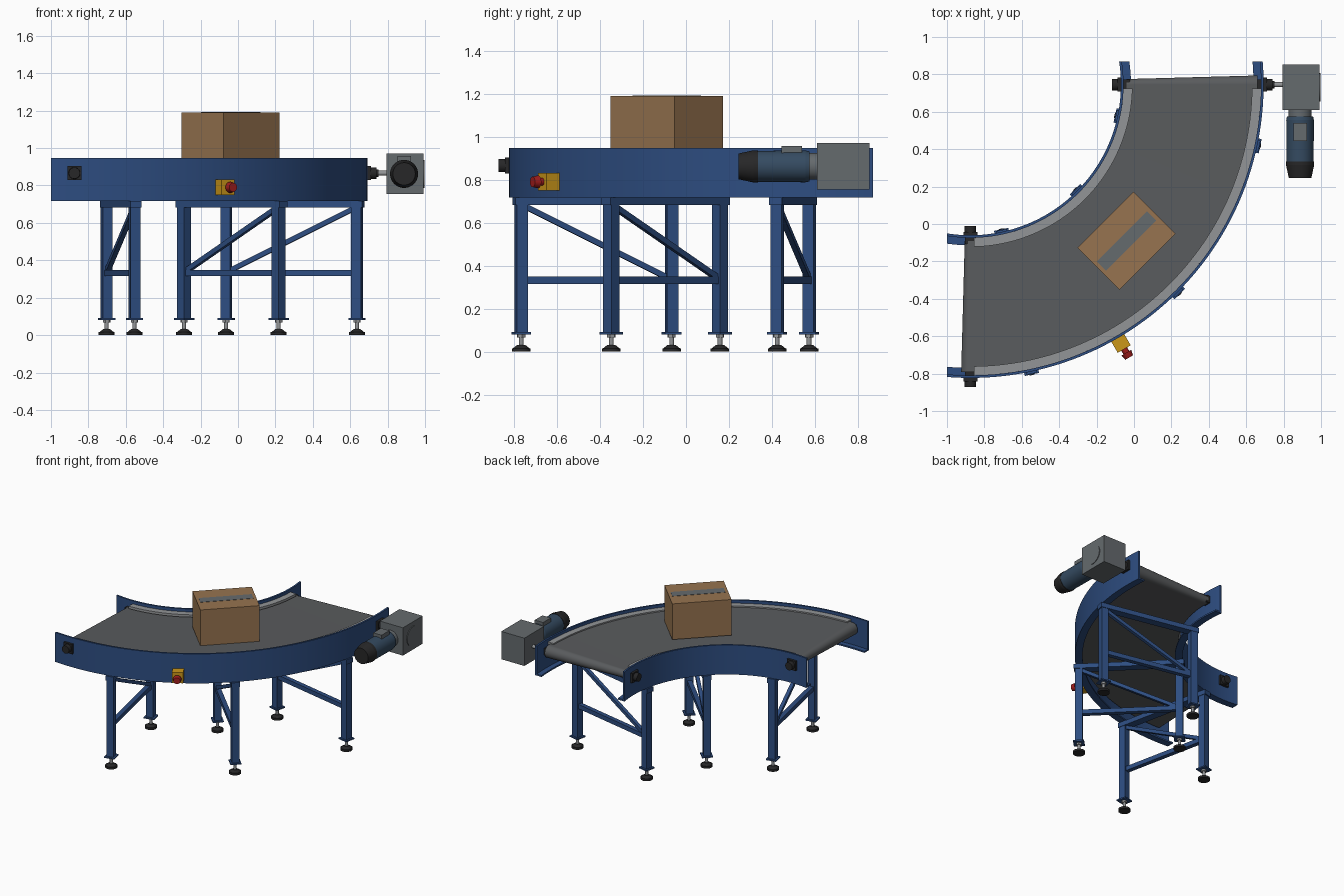
import bpy, bmesh
from math import asin, cos, sin, pi, radians
from mathutils import Matrix, Vector

cube = bpy.data.objects.get("Cube")
if cube:
    bpy.data.objects.remove(cube, do_unlink=True)


def material(name, *rgb):
    m = bpy.data.materials.new(name)
    m.use_nodes = True
    m.diffuse_color = (*rgb, 1)
    bsdf = next(n for n in m.node_tree.nodes if n.type == 'BSDF_PRINCIPLED')
    bsdf.inputs["Base Color"].default_value = (*rgb, 1)
    return m


blue = material("frame blue", 0.027, 0.075, 0.22)
rubber = material("belt grey", 0.10, 0.105, 0.11)
steel = material("light steel", 0.29, 0.30, 0.31)
card = material("cardboard", 0.31, 0.175, 0.08)
grey = material("housing grey", 0.13, 0.145, 0.155)
slate = material("motor slate blue", 0.035, 0.07, 0.12)
black = material("black", 0.02, 0.02, 0.021)
yellow = material("safety yellow", 0.60, 0.31, 0.01)
red = material("button red", 0.35, 0.012, 0.012)

CENTRE = Vector((-0.875, 0.745, 0))     # centre of the bend
INNER, OUTER = 0.805, 1.568             # side wall radii
AXLE_Z = 0.866
parts = []


def finish(name, bm, mat, matrix=Matrix()):
    bmesh.ops.recalc_face_normals(bm, faces=bm.faces)
    mesh = bpy.data.meshes.new(name)
    bm.to_mesh(mesh)
    bm.free()
    mesh.materials.append(mat)
    obj = bpy.data.objects.new(name, mesh)
    obj.matrix_world = matrix
    bpy.context.collection.objects.link(obj)
    parts.append(obj)
    return obj


def box(name, loc, size, mat, matrix=Matrix()):
    bm = bmesh.new()
    bmesh.ops.create_cube(bm, size=1)
    bmesh.ops.scale(bm, vec=size, verts=bm.verts)
    bmesh.ops.translate(bm, vec=loc, verts=bm.verts)
    return finish(name, bm, mat, matrix)


def along(a, b):
    a, b = Vector(a), Vector(b)
    turn = (b - a).to_track_quat('Z', 'Y').to_matrix().to_4x4()
    return Matrix.Translation((a + b) / 2) @ turn, (b - a).length


def rod(name, a, b, r1, r2, mat, matrix=Matrix(), segments=32):
    place, length = along(a, b)
    bm = bmesh.new()
    bmesh.ops.create_cone(bm, cap_ends=True, segments=segments, radius1=r1,
                          radius2=r2, depth=length, matrix=place)
    return finish(name, bm, mat, matrix)


def beam(name, a, b, width, mat, matrix):
    place, length = along(a, b)
    return box(name, (0, 0, 0), (width, width, length), mat, matrix @ place)


def sweep(name, profile, mat, overhang=0.0, steps=56):
    """Sweep an (r, z) profile round the bend, with straight-cut ends."""
    bm = bmesh.new()
    rings = []
    for i in range(steps + 1):
        ring = []
        for r, z in profile:
            ext = asin(overhang / r)
            a = -pi / 2 - ext + (pi / 2 + 2 * ext) * i / steps
            ring.append(bm.verts.new(CENTRE + Vector((r * cos(a), r * sin(a), z))))
        rings.append(ring)
    n = len(profile)
    for p, q in zip(rings, rings[1:]):
        for k in range(n):
            bm.faces.new((p[k], p[(k + 1) % n], q[(k + 1) % n], q[k]))
    bm.faces.new(rings[0])
    bm.faces.new(rings[-1])
    return finish(name, bm, mat)


def radial(degrees):
    """Frame whose x axis points outward from the bend centre."""
    return Matrix.Translation(CENTRE) @ Matrix.Rotation(radians(degrees), 4, 'Z')


# Side walls with an inward bottom flange, and guide strips beside the belt
for side, r, s in (("inner", INNER, 1), ("outer", OUTER, -1)):
    sweep(side + "_wall", [(r, 0.718), (r, 0.947), (r + s * 0.014, 0.947),
                           (r + s * 0.014, 0.73), (r + s * 0.054, 0.73),
                           (r + s * 0.054, 0.718)], blue, 0.125)
    a, b = r + s * 0.014, r + s * 0.062
    sweep(side + "_guide_strip", [(a, 0.905), (a, 0.924), (b, 0.924), (b, 0.905)],
          steel, -0.02)

# Belt, slightly deeper toward the outside, with tapered end rollers
R0, R1, T0, T1 = 0.835, 1.535, 0.03, 0.049
sweep("belt", [(R0, AXLE_Z - T0), (R0, AXLE_Z + T0),
               (R1, AXLE_Z + T1), (R1, AXLE_Z - T1)], rubber)
for end, angle in (("left", -90), ("right", 0)):
    m = radial(angle)
    rod(end + "_end_roller", (R0, 0, AXLE_Z), (R1, 0, AXLE_Z), T0, T1, rubber, m)
    rod(end + "_axle", (INNER - 0.03, 0, AXLE_Z), (OUTER + 0.03, 0, AXLE_Z),
        0.014, 0.014, black, m)
    for side, r, s in (("inner", INNER, -1), ("outer", OUTER, 1)):
        box(f"{end}_{side}_bearing_plate", (r + s * 0.009, 0, AXLE_Z),
            (0.018, 0.075, 0.075), black, m)
        rod(f"{end}_{side}_bearing", (r, 0, AXLE_Z), (r + s * 0.048, 0, AXLE_Z),
            0.032, 0.03, black, m)
        box(f"{end}_{side}_bearing_block", (r - s * 0.03, 0, AXLE_Z),
            (0.035, 0.055, 0.055), black, m)

# Three radial support frames
LEG_IN, LEG_OUT = 0.83, 1.545
for n, angle in enumerate((-12, -45, -78)):
    m = radial(angle)
    tag = f"support_{n + 1}_"
    box(tag + "top_beam", ((LEG_IN + LEG_OUT) / 2, 0, 0.70),
        (LEG_OUT - LEG_IN + 0.07, 0.06, 0.036), blue, m)
    beam(tag + "cross_bar", (LEG_IN, 0, 0.332), (LEG_OUT, 0, 0.332), 0.034, blue, m)
    beam(tag + "diagonal", (LEG_IN + 0.02, 0, 0.345), (LEG_OUT - 0.02, 0, 0.675),
         0.026, blue, m)
    for side, r in (("inner", LEG_IN), ("outer", LEG_OUT)):
        name = tag + side
        box(name + "_leg", (r, 0, 0.39), (0.053, 0.053, 0.6), blue, m)
        box(name + "_leg_plate", (r, 0, 0.086), (0.078, 0.078, 0.01), blue, m)
        rod(name + "_foot_screw", (r, 0, 0.02), (r, 0, 0.085), 0.011, 0.011, steel, m, 16)
        rod(name + "_foot_nut", (r, 0, 0.067), (r, 0, 0.081), 0.02, 0.02, steel, m, 6)
        rod(name + "_foot_pad", (r, 0, 0), (r, 0, 0.016), 0.043, 0.043, black, m)
        rod(name + "_foot_dome", (r, 0, 0.016), (r, 0, 0.032), 0.038, 0.018, black, m)

# Cardboard box with a strip of tape on its lid
m = Matrix.Translation((-0.04, -0.09, 0)) @ Matrix.Rotation(radians(45), 4, 'Z')
box("carton", (0, 0, 1.051), (0.424, 0.318, 0.278), card, m)
box("carton_tape", (0, 0, 1.19), (0.38, 0.07, 0.004), grey, m)

# Drive: gearbox, output shaft, motor, fan cover and terminal box
MX, MY, MZ = 0.893, 0.731, 0.862
box("gearbox", (MX, MY, MZ), (0.198, 0.243, 0.216), grey)
rod("gearbox_cover", (0.99, MY, MZ), (0.997, MY, MZ), 0.075, 0.075, grey)
rod("drive_shaft", (0.69, 0.745, AXLE_Z), (0.81, 0.745, AXLE_Z), 0.013, 0.013, steel)
rod("shaft_collar", (0.735, 0.745, AXLE_Z), (0.75, 0.745, AXLE_Z), 0.02, 0.02, black)


def motor_part(name, y0, y1, r0, r1, mat):
    rod(name, (MX - 0.005, y0, MZ), (MX - 0.005, y1, MZ), r0, r1, mat, segments=40)


motor_part("motor_neck", 0.615, 0.568, 0.062, 0.062, grey)
motor_part("motor_flange", 0.575, 0.555, 0.07, 0.074, slate)
motor_part("motor_body", 0.555, 0.325, 0.074, 0.072, slate)
motor_part("fan_cover_rim", 0.335, 0.315, 0.075, 0.075, black)
motor_part("fan_cover", 0.315, 0.245, 0.075, 0.06, black)
box("terminal_box", (MX - 0.005, 0.492, 0.937), (0.072, 0.095, 0.04), grey)

# Emergency stop on the outer wall
m = radial(-59.8)
box("stop_box", (OUTER + 0.03, 0, 0.79), (0.075, 0.08, 0.082), yellow, m)
rod("stop_stem", (OUTER + 0.065, 0, 0.79), (OUTER + 0.095, 0, 0.79), 0.018, 0.018, red, m)
rod("stop_button", (OUTER + 0.09, 0, 0.79), (OUTER + 0.12, 0, 0.79), 0.03, 0.024, red, m)

# Smooth round parts while keeping edges sharp
bpy.ops.object.select_all(action='DESELECT')
for obj in parts:
    obj.select_set(True)
bpy.context.view_layer.objects.active = parts[0]
bpy.ops.object.shade_smooth_by_angle(angle=radians(30))
